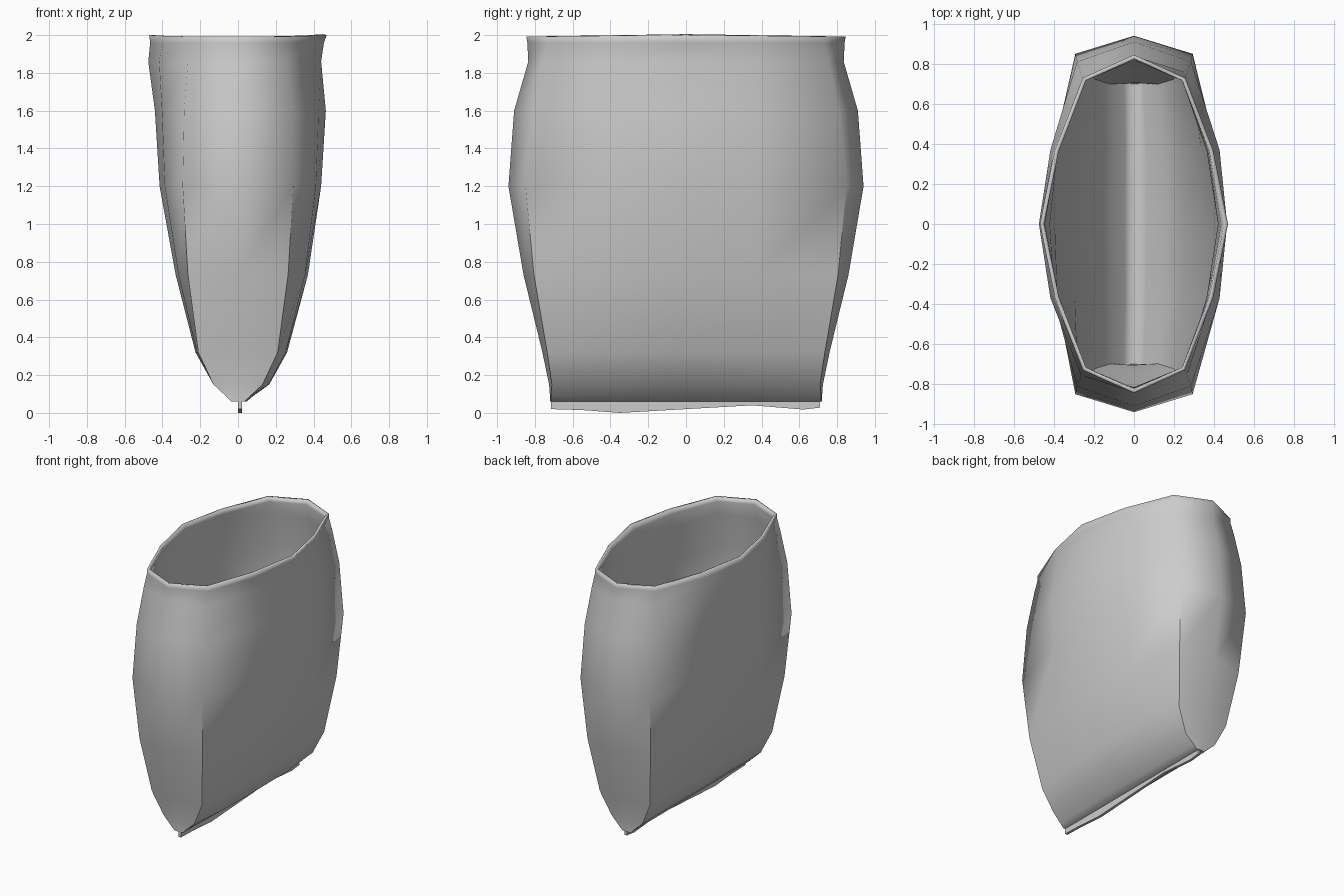
import bpy, bmesh

if "Cube" in bpy.data.objects:
    bpy.data.objects.remove(bpy.data.objects["Cube"])


def finish(name, bm, angle):
    bmesh.ops.recalc_face_normals(bm, faces=bm.faces)
    mesh = bpy.data.meshes.new(name)
    bm.to_mesh(mesh)
    bm.free()
    obj = bpy.data.objects.new(name, mesh)
    bpy.context.collection.objects.link(obj)
    bpy.ops.object.select_all(action='DESELECT')
    obj.select_set(True)
    bpy.context.view_layer.objects.active = obj
    bpy.ops.object.shade_smooth_by_angle(angle=angle)
    return obj


# Bag levels: z, left x, right x, flank x (mean), corner x, corner y, end y
levels = [
    (0.06, 0.035, 0.045, 0.040, 0.035, 0.715, 0.72),
    (0.085, 0.06, 0.075, 0.065, 0.060, 0.715, 0.72),
    (0.15, 0.13, 0.165, 0.145, 0.130, 0.71, 0.725),
    (0.32, 0.225, 0.26, 0.235, 0.210, 0.735, 0.76),
    (0.73, 0.33, 0.37, 0.335, 0.265, 0.805, 0.86),
    (1.20, 0.415, 0.44, 0.400, 0.293, 0.850, 0.94),
    (1.60, 0.44, 0.465, 0.415, 0.285, 0.810, 0.91),
    (1.86, 0.475, 0.44, 0.400, 0.265, 0.755, 0.835),
    (1.96, 0.465, 0.455, 0.395, 0.255, 0.73, 0.84),
    (1.99, 0.470, 0.470, 0.395, 0.255, 0.73, 0.845),
]

# Bag body: loft of twelve-sided rings, open at the top
bm = bmesh.new()
rings = []
for z, left, right, flank, cx, cy, end in levels:
    shift = (right - left) / 2
    half = [(0, -end), (cx, -cy), (flank + shift, -0.37), (right, 0),
            (flank + shift, 0.37), (cx, cy), (0, end)]
    other = [(-cx, cy), (-flank + shift, 0.37), (-left, 0),
             (-flank + shift, -0.37), (-cx, -cy)]
    rings.append([bm.verts.new((x, y, z + (0.01 * (1 - abs(y)) if z > 1.98 else 0)))
                  for x, y in half + other])
for a, b in zip(rings, rings[1:]):
    for i in range(12):
        j = (i + 1) % 12
        bm.faces.new((a[i], a[j], b[j], b[i]))
bm.faces.new(rings[0])
bag = finish("bag_body", bm, 1.05)
# recalculated normals on an open shell may face either way: pick outward
if bag.data.polygons[0].normal.dot(bag.data.polygons[0].center) < 0:
    bag.data.flip_normals()
wall = bag.modifiers.new("wall", 'SOLIDIFY')
wall.thickness = 0.02
wall.offset = -1

# Bottom seam: thin strip with a wavy lower edge
edge = [(-0.715, 0.02), (-0.55, 0.015), (-0.35, 0.0), (0.0, 0.02),
        (0.35, 0.04), (0.62, 0.018), (0.71, 0.028)]
bm = bmesh.new()
cols = [[bm.verts.new((x, y, h)) for x, h in
         ((0.0, z), (0.02, z), (0.02, 0.07), (0.0, 0.07))] for y, z in edge]
for a, b in zip(cols, cols[1:]):
    for i in range(4):
        j = (i + 1) % 4
        bm.faces.new((a[i], a[j], b[j], b[i]))
bm.faces.new(cols[0])
bm.faces.new(cols[-1])
finish("bottom_seam", bm, 0.6)
